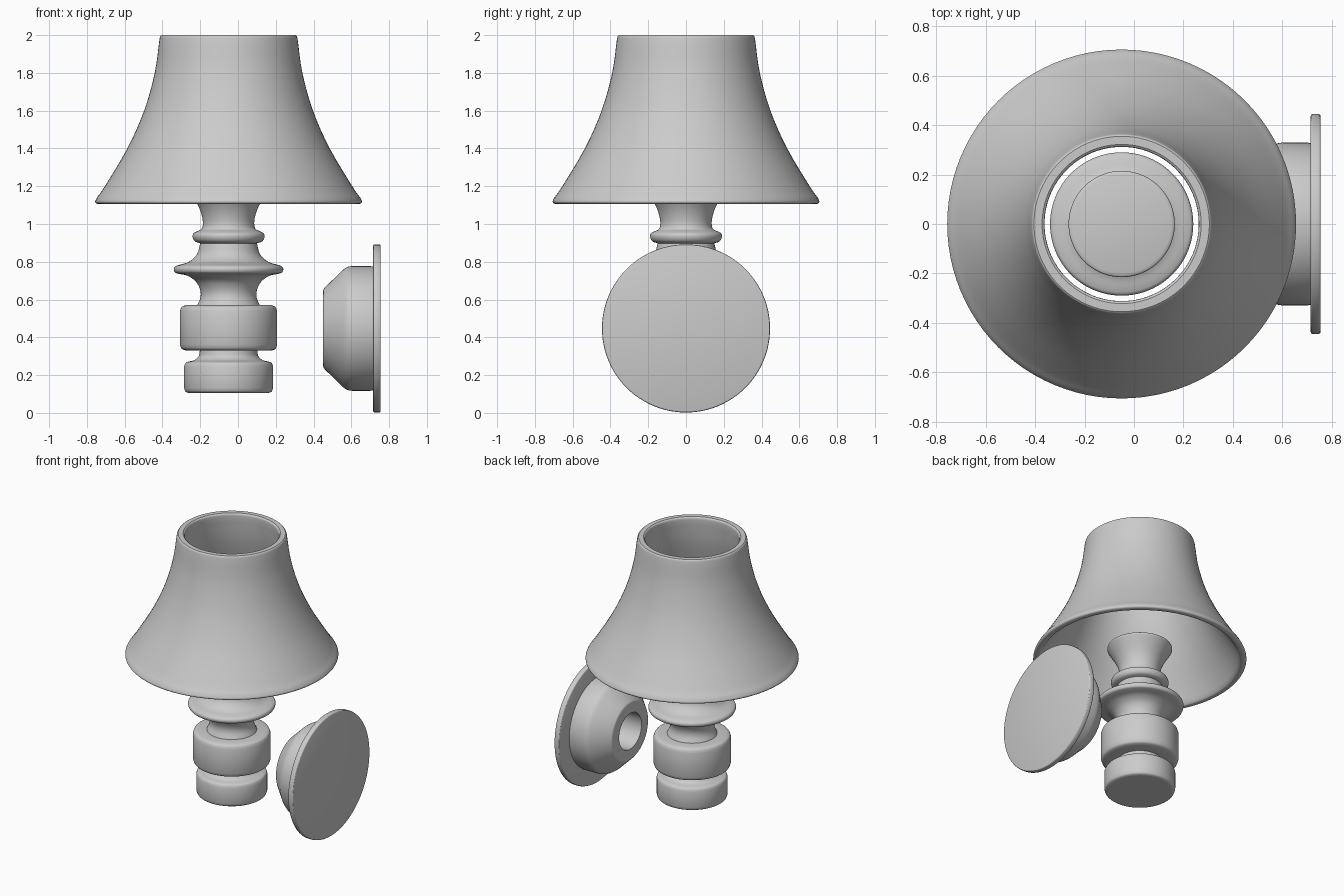
import bpy, bmesh, math
from mathutils import Vector, Matrix


def smooth_run(pts, n=4):
    """Catmull-Rom curve through (radius, height) points."""
    p = [Vector(a) for a in pts]
    if len(p) < 3:
        return p
    p = [2 * p[0] - p[1]] + p + [2 * p[-1] - p[-2]]
    out = []
    for a, b, c, d in zip(p, p[1:], p[2:], p[3:]):
        for i in range(n):
            t = i / n
            out.append(0.5 * (2 * b + (c - a) * t + (2 * a - 5 * b + 4 * c - d) * t * t
                              + (3 * b - a - 3 * c + d) * t ** 3))
    return out + [p[-2]]


def lathe(name, runs, matrix, closed=False, seg=96):
    """Spin a profile made of smooth runs around the local z axis."""
    prof = []
    for run in runs:
        for q in smooth_run(run):
            if not prof or (q - prof[-1]).length > 1e-4:
                prof.append(q)
    bm = bmesh.new()
    rings = []
    for r, z in prof:
        if r < 1e-5:
            rings.append([bm.verts.new((0, 0, z))] * seg)
        else:
            rings.append([bm.verts.new((r * math.cos(2 * math.pi * i / seg),
                                        r * math.sin(2 * math.pi * i / seg), z))
                          for i in range(seg)])
    pairs = list(zip(rings, rings[1:]))
    if closed:
        pairs.append((rings[-1], rings[0]))
    for a, b in pairs:
        for i in range(seg):
            j = (i + 1) % seg
            quad = list(dict.fromkeys((a[i], a[j], b[j], b[i])))
            bm.faces.new(quad)
    bmesh.ops.recalc_face_normals(bm, faces=bm.faces)
    me = bpy.data.meshes.new(name)
    bm.to_mesh(me)
    bm.free()
    ob = bpy.data.objects.new(name, me)
    bpy.context.collection.objects.link(ob)
    ob.matrix_world = matrix
    bpy.ops.object.select_all(action='DESELECT')
    ob.select_set(True)
    bpy.context.view_layer.objects.active = ob
    bpy.ops.object.shade_smooth_by_angle(angle=math.radians(35))
    return ob


def drum(r, z0, z1, b):
    """Side of a turned drum with rounded edges."""
    k = 0.3 * b
    return [[(r - b, z0), (r - k, z0 + k), (r, z0 + b)],
            [(r, z0 + b), (r, z1 - b)],
            [(r, z1 - b), (r - k, z1 - k), (r - b, z1)]]


lamp_axis = Matrix.Translation((-0.05, 0, 0))

# flared, hollow shade
lathe("shade", [
    [(0.355, 2.0), (0.362, 1.993), (0.366, 1.975)],
    [(0.366, 1.975), (0.391, 1.8), (0.447, 1.6), (0.536, 1.4), (0.655, 1.2), (0.697, 1.14)],
    [(0.697, 1.14), (0.706, 1.12), (0.700, 1.109), (0.685, 1.105)],
    [(0.685, 1.105), (0.668, 1.107), (0.655, 1.118)],
    [(0.655, 1.118), (0.605, 1.2), (0.484, 1.4), (0.394, 1.6), (0.337, 1.8), (0.312, 1.98)],
    [(0.312, 1.98), (0.314, 1.993), (0.322, 2.0)],
], lamp_axis, closed=True)

# turned post: two drums, flange, bead and flared top
lathe("post", [
    [(0, 0.105), (0.215, 0.105)],
    *drum(0.235, 0.105, 0.272, 0.025),
    [(0.21, 0.272), (0.18, 0.28), (0.158, 0.30), (0.152, 0.33)],
    *drum(0.257, 0.33, 0.57, 0.03),
    [(0.227, 0.57), (0.166, 0.57)],
    [(0.166, 0.57), (0.149, 0.61), (0.15, 0.65), (0.173, 0.695), (0.215, 0.725), (0.262, 0.736)],
    [(0.262, 0.736), (0.283, 0.743), (0.29, 0.76), (0.283, 0.775), (0.265, 0.783)],
    [(0.265, 0.783), (0.21, 0.80), (0.167, 0.84), (0.15, 0.898)],
    [(0.15, 0.898), (0.178, 0.908), (0.19, 0.93), (0.186, 0.95), (0.165, 0.962)],
    [(0.165, 0.962), (0.142, 0.975), (0.136, 1.01), (0.146, 1.06), (0.168, 1.11), (0.21, 1.18)],
    [(0.21, 1.18), (0.215, 1.19), (0.212, 1.2), (0.2, 1.205)],
    [(0.2, 1.205), (0, 1.205)],
], lamp_axis)

# wall mount lies on its side, facing the lamp (-x)
mount_axis = Matrix.Translation((0.755, 0, 0.447)) @ Matrix.Rotation(-math.pi / 2, 4, 'Y')

lathe("mount_plate", [
    [(0, 0), (0.437, 0)],
    *drum(0.445, 0, 0.04, 0.008),
    [(0.437, 0.04), (0, 0.04)],
], mount_axis)

# boss with a socket hole
lathe("mount_boss", [
    [(0, 0.038), (0.32, 0.038)],
    [(0.327, 0.04), (0.33, 0.055)],
    [(0.33, 0.055), (0.33, 0.15)],
    [(0.33, 0.15), (0.326, 0.175), (0.312, 0.198)],
    [(0.312, 0.198), (0.222, 0.29)],
    [(0.222, 0.29), (0.208, 0.302), (0.19, 0.305)],
    [(0.19, 0.305), (0.13, 0.305)],
    [(0.13, 0.305), (0.13, 0.08)],
    [(0.13, 0.08), (0, 0.08)],
], mount_axis)
